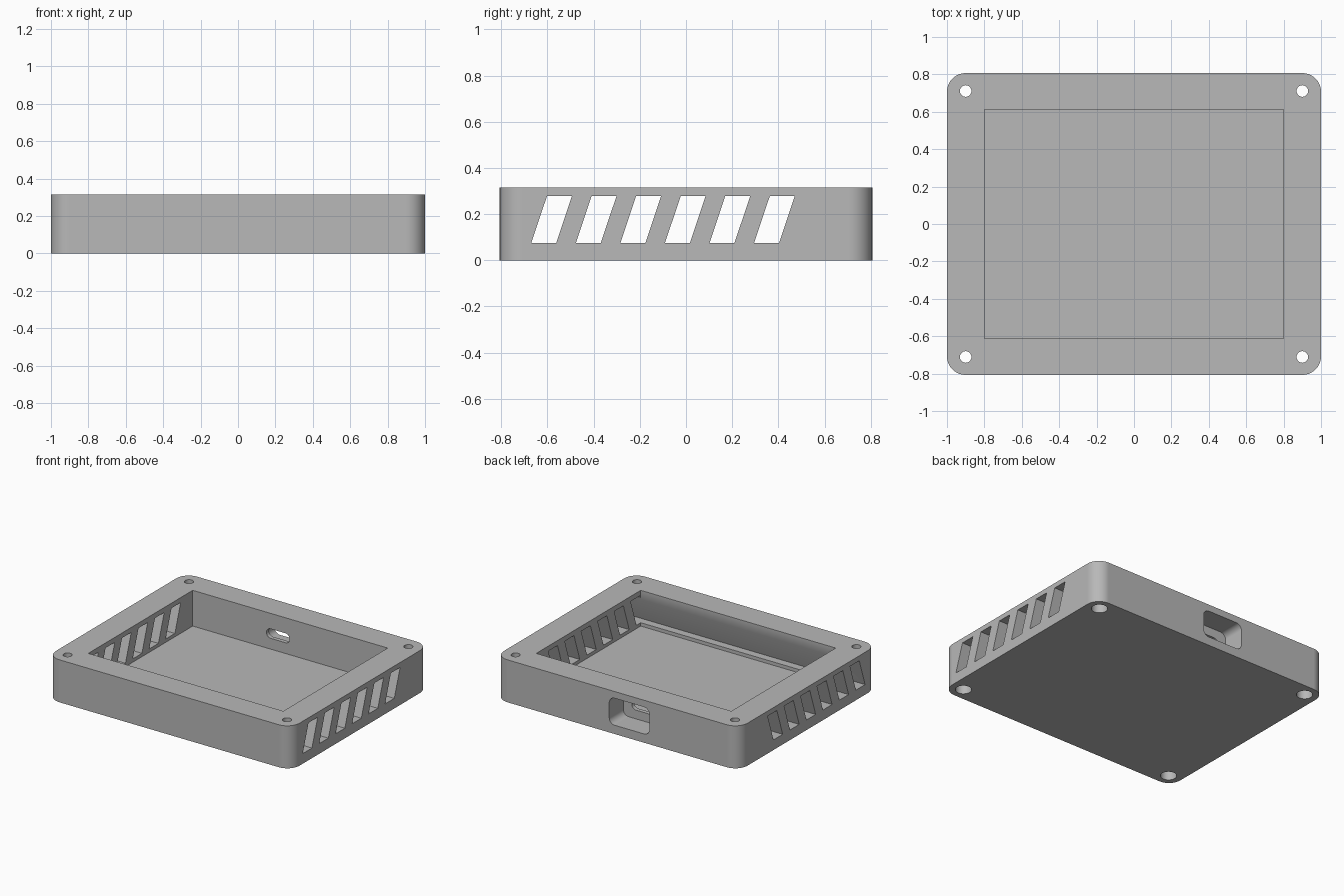
import bpy
import bmesh
from math import cos, sin, pi, radians

cube = bpy.data.objects.get("Cube")
if cube:
    bpy.data.objects.remove(cube, do_unlink=True)

HX, HY, TOP, FLOOR = 1.0, 0.807, 0.315, 0.05

grey = bpy.data.materials.new("light grey plastic")
grey.use_nodes = True
colour = (0.48, 0.48, 0.48, 1)
grey.diffuse_color = colour
grey.node_tree.nodes["Principled BSDF"].inputs["Base Color"].default_value = colour


def rounded_rect(cx, cy, hw, hh, r, steps=8):
    """Outline of a rectangle with rounded corners, counter-clockwise."""
    points = []
    for i, (sx, sy) in enumerate([(1, 1), (-1, 1), (-1, -1), (1, -1)]):
        for k in range(steps + 1):
            a = (i + k / steps) * pi / 2
            points.append((cx + sx * (hw - r) + r * cos(a),
                           cy + sy * (hh - r) + r * sin(a)))
    return points


def circle(cx, cy, r, steps=32):
    return [(cx + r * cos(2 * pi * k / steps), cy + r * sin(2 * pi * k / steps))
            for k in range(steps)]


def prism(name, outline, axis, start, end, bevel=0):
    """Extrude an outline along an axis, with optional rounding of the start rim."""
    place = {"x": lambda u, v, d: (d, u, v),
             "y": lambda u, v, d: (u, d, v),
             "z": lambda u, v, d: (u, v, d)}[axis]
    bm = bmesh.new()
    near = bm.faces.new([bm.verts.new(place(u, v, start)) for u, v in outline])
    far = [bm.verts.new(place(u, v, end)) for u, v in outline]
    first = list(near.verts)
    bm.faces.new(far[::-1])
    for i in range(len(far)):
        j = (i + 1) % len(far)
        bm.faces.new((first[j], first[i], far[i], far[j]))
    if bevel:
        bmesh.ops.bevel(bm, geom=list(near.edges), offset=bevel, segments=6,
                        profile=0.5, affect="EDGES")
    bmesh.ops.recalc_face_normals(bm, faces=bm.faces)
    mesh = bpy.data.meshes.new(name)
    bm.to_mesh(mesh)
    bm.free()
    obj = bpy.data.objects.new(name, mesh)
    bpy.context.collection.objects.link(obj)
    return obj


# Outer shell with rounded corners and a rounded bottom rim
case = prism("enclosure_base", rounded_rect(0, 0, HX, HY, 0.1, 10), "z", 0, TOP, 0.04)
case.data.materials.append(grey)

# Open cavity
cutters = [prism("cavity_cutter", [(-0.8, -0.612), (0.8, -0.612), (0.8, 0.612), (-0.8, 0.612)],
                 "z", FLOOR, 0.5)]

# Slanted vents running right through both sides
for i in range(6):
    y = -0.67 + 0.193 * i
    slot = [(y, 0.075), (y + 0.108, 0.075), (y + 0.176, 0.278), (y + 0.068, 0.278)]
    cutters.append(prism("vent_cutter", slot, "x", -1.2, 1.2))

# Screw holes, counterbored from below
for sx in (-1, 1):
    for sy in (-1, 1):
        cutters.append(prism("screw_cutter", circle(sx * 0.9, sy * 0.711, 0.031), "z", -0.1, 0.5))
        cutters.append(prism("screw_head_cutter", circle(sx * 0.9, sy * 0.711, 0.055),
                             "z", -0.1, 0.07))

# Cable port: wide recess outside, narrow slot through the thin inner wall
cutters.append(prism("port_recess_cutter", rounded_rect(-0.1, 0.165, 0.165, 0.1, 0.045),
                     "y", HY - 0.165, 1.0))
cutters.append(prism("port_slot_cutter", rounded_rect(-0.1, 0.165, 0.095, 0.035, 0.034),
                     "y", 0.55, 0.75))

for cutter in cutters:
    cutter.hide_render = True
    mod = case.modifiers.new("cut", "BOOLEAN")
    mod.operation = "DIFFERENCE"
    mod.solver = "EXACT"
    mod.object = cutter

# Bake the cuts and drop the cutters
bpy.context.view_layer.update()
depsgraph = bpy.context.evaluated_depsgraph_get()
baked = bpy.data.meshes.new_from_object(case.evaluated_get(depsgraph))
case.modifiers.clear()
case.data = baked
baked.name = "enclosure_base"
baked.materials.clear()
baked.materials.append(grey)
for polygon in baked.polygons:
    polygon.material_index = 0
for cutter in cutters:
    bpy.data.objects.remove(cutter, do_unlink=True)

# Smooth rounded edges, crisp corners
bpy.ops.object.select_all(action="DESELECT")
case.select_set(True)
bpy.context.view_layer.objects.active = case
bpy.ops.object.shade_smooth_by_angle(angle=radians(30))
weighted = case.modifiers.new("weighted_normals", "WEIGHTED_NORMAL")
weighted.keep_sharp = True
